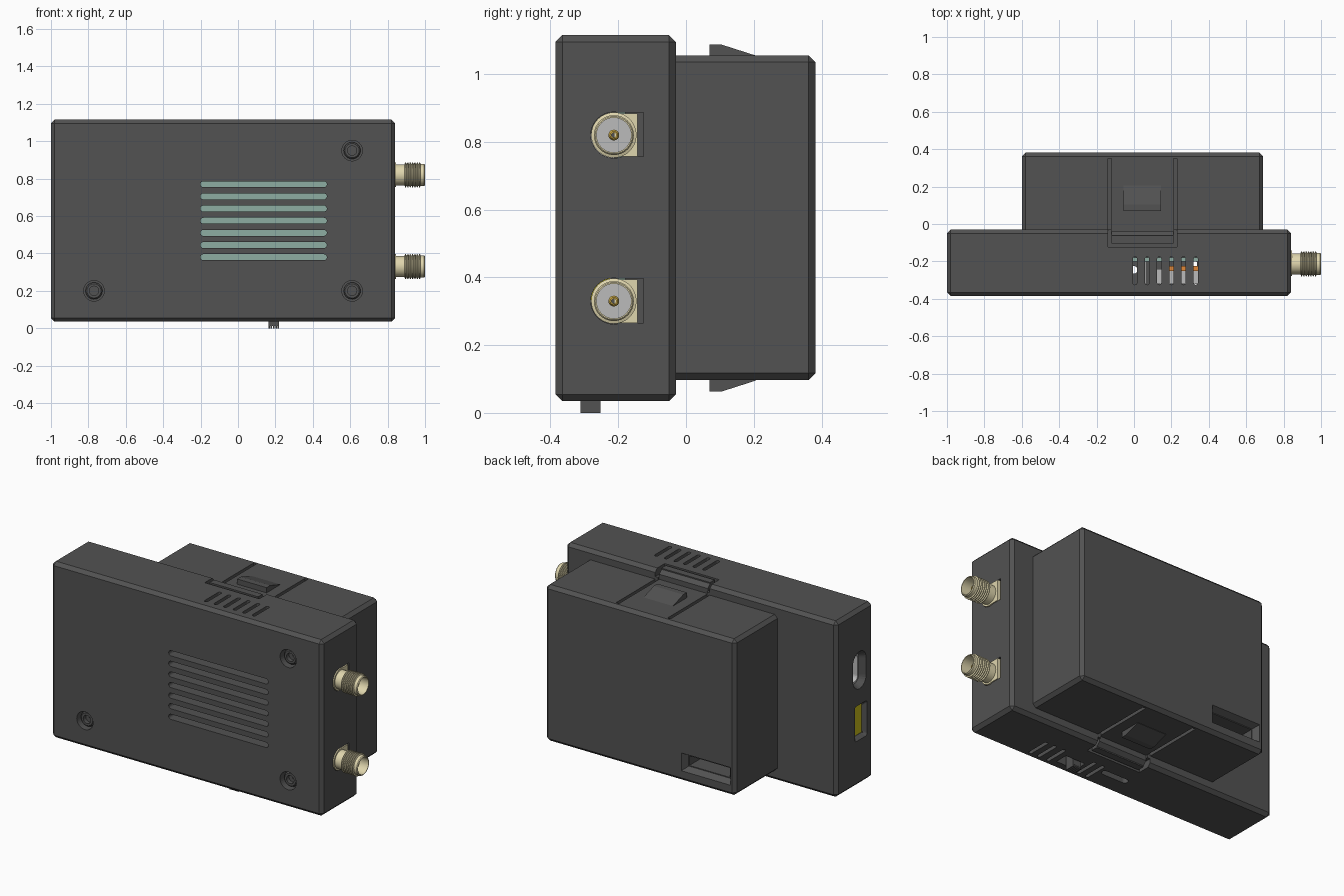
import bpy, bmesh, math

if "Cube" in bpy.data.objects:
    bpy.data.objects.remove(bpy.data.objects["Cube"])

MID = 0.575  # mirror height of the case


def material(name, rgb):
    m = bpy.data.materials.new(name)
    m.diffuse_color = (*rgb, 1)
    m.use_nodes = True
    m.node_tree.nodes["Principled BSDF"].inputs["Base Color"].default_value = m.diffuse_color
    return m


DARK = material("dark_plastic", (0.085, 0.085, 0.085))
BRASS = material("pale_brass", (0.74, 0.67, 0.42))
GOLD = material("gold", (0.75, 0.5, 0.08))
TEAL = material("board_teal", (0.27, 0.42, 0.36))
GREY = material("metal", (0.5, 0.5, 0.5))
YELLOW = material("yellow", (0.6, 0.52, 0.01))
ORANGE = material("orange", (0.75, 0.25, 0.04))


def finish(name, bm, mat):
    bmesh.ops.recalc_face_normals(bm, faces=bm.faces[:])
    me = bpy.data.meshes.new(name)
    bm.to_mesh(me)
    bm.free()
    ob = bpy.data.objects.new(name, me)
    bpy.context.collection.objects.link(ob)
    if mat:
        me.materials.append(mat)
    return ob


def place(axis, u, v, t):
    return {'x': (t, u, v), 'y': (u, t, v), 'z': (u, v, t)}[axis]


def prism(name, axis, pts, lo, hi, mat=None, pts_hi=None):
    """Extrude a 2D outline along an axis, optionally to a second outline."""
    bm = bmesh.new()
    a = [bm.verts.new(place(axis, u, v, lo)) for u, v in pts]
    b = [bm.verts.new(place(axis, u, v, hi)) for u, v in (pts_hi or pts)]
    n = len(a)
    bm.faces.new(a)
    bm.faces.new(b[::-1])
    for i in range(n):
        bm.faces.new((a[i], a[(i + 1) % n], b[(i + 1) % n], b[i]))
    return finish(name, bm, mat)


def rect(u0, u1, v0, v1):
    return [(u0, v0), (u1, v0), (u1, v1), (u0, v1)]


def rounded(u, v, hu, hv, r, n=6):
    pts = []
    for k, (su, sv) in enumerate([(1, 1), (-1, 1), (-1, -1), (1, -1)]):
        for i in range(n + 1):
            a = math.pi / 2 * (k + i / n)
            pts.append((u + su * (hu - r) + r * math.cos(a), v + sv * (hv - r) + r * math.sin(a)))
    clean = []
    for p in pts:
        if not clean or math.dist(p, clean[-1]) > 1e-5:
            clean.append(p)
    if math.dist(clean[0], clean[-1]) < 1e-5:
        clean.pop()
    return clean


def box(name, x0, x1, y0, y1, z0, z1, mat=None, bevel=0):
    ob = prism(name, 'z', rect(x0, x1, y0, y1), z0, z1, mat)
    if bevel:
        bm = bmesh.new()
        bm.from_mesh(ob.data)
        bmesh.ops.bevel(bm, geom=bm.edges[:], offset=bevel, segments=1, affect='EDGES')
        bm.to_mesh(ob.data)
        bm.free()
    return ob


def lathe(name, axis, u, v, profile, mat, seg=32):
    """Spin a closed list of (position, radius) points about an axis."""
    bm = bmesh.new()
    rings = [[bm.verts.new(place(axis, u + r * math.cos(2 * math.pi * i / seg),
                                 v + r * math.sin(2 * math.pi * i / seg), t))
              for i in range(seg)] for t, r in profile]
    for j, a in enumerate(rings):
        b = rings[(j + 1) % len(rings)]
        for i in range(seg):
            k = (i + 1) % seg
            bm.faces.new((a[i], a[k], b[k], b[i]))
    ob = finish(name, bm, mat)
    bpy.ops.object.select_all(action='DESELECT')
    ob.select_set(True)
    bpy.context.view_layer.objects.active = ob
    bpy.ops.object.shade_smooth_by_angle()
    return ob


def cut(target, *cutters):
    for c in cutters:
        m = target.modifiers.new("cut", 'BOOLEAN')
        m.operation, m.solver, m.object = 'DIFFERENCE', 'EXACT', c
        bpy.context.view_layer.objects.active = target
        bpy.ops.object.modifier_apply(modifier=m.name)
        bpy.data.objects.remove(c)


# Main cases
front = box("front_case", -1, 0.84, -0.385, -0.03, 0.035, 1.115, DARK, 0.02)
cut(front, box("cavity", -0.94, 0.78, -0.325, -0.09, 0.095, 1.055))
rear = box("rear_case", -0.6, 0.69, -0.06, 0.382, 0.097, 1.055, DARK, 0.02)

# Front vent slots
for i in range(7):
    cut(front, prism("c", 'y', rounded(0.137, 0.38 + 0.065 * i, 0.338, 0.016, 0.016), -0.5, -0.3))

# Top and bottom vent slots
for i in range(6):
    cut(front, prism("c", 'z', rounded(0.005 + 0.065 * i, -0.25, 0.011, 0.075, 0.011, 4), 1.02, 1.2))
for x in (0.45, 0.39, 0.325, 0.11, 0.05):
    cut(front, prism("c", 'z', rounded(x, -0.27, 0.011, 0.075, 0.011, 4), -0.1, 0.12))
cut(front, prism("c", 'z', rounded(-0.07, -0.245, 0.09, 0.02, 0.02, 4), -0.1, 0.12),
    box("c", 0.145, 0.28, -0.32, -0.24, -0.1, 0.12))

# Recessed screws
for i, (x, z) in enumerate([(0.61, 0.95), (0.61, 0.2), (-0.77, 0.2)]):
    cut(front, prism("c", 'y', rounded(x, z, 0.055, 0.055, 0.055, 8), -0.5, -0.335))
    lathe(f"screw_{i}", 'y', x, z, [(-0.33, 0.045), (-0.358, 0.045), (-0.365, 0.038),
                                    (-0.365, 0.025), (-0.34, 0.025), (-0.34, 0.002), (-0.33, 0.002)], DARK, 24)

# Spring latches on top and bottom: U-shaped slits and a catch wedge
for side, name in ((1, "top"), (-1, "bottom")):
    def zz(z):
        return MID + side * (z - MID)
    for x0, x1 in ((-0.14, -0.12), (0.21, 0.23)):
        cut(front, box("c", x0, x1, -0.12, 0.0, *sorted((zz(1.07), zz(1.2)))))
        cut(rear, box("c", x0, x1, -0.1, 0.35, *sorted((zz(1.02), zz(1.2)))))
    cut(front, box("c", -0.14, 0.23, -0.122, -0.105, *sorted((zz(1.07), zz(1.2)))),
        prism("c", 'x', [(-0.062, zz(1.13)), (-0.062, zz(1.108)), (-0.04, zz(1.086)),
                         (-0.04, zz(1.04)), (0, zz(1.04)), (0, zz(1.13))], -0.12, 0.21))
    prism(name + "_catch", 'x', [(0.07, zz(1.04)), (0.07, zz(1.087)), (0.105, zz(1.087)),
                                 (0.205, zz(1.055)), (0.205, zz(1.04))], -0.055, 0.145, DARK)

# Rear connector opening with chamfered mouth
cut(rear, box("c", -0.54, -0.265, 0.2, 0.5, 0.187, 0.245),
    prism("c", 'y', rect(-0.545, -0.26, 0.182, 0.25), 0.345, 0.392, None, rect(-0.575, -0.23, 0.155, 0.275)))
box("rear_socket", -0.52, -0.285, 0.19, 0.26, 0.2, 0.232, GREY)

# Left side ports
port_a, port_b = (-0.255, 0.74), (-0.268, 0.42)
cut(front, prism("c", 'x', rounded(*port_a, 0.042, 0.095, 0.042), -1.1, -0.9),
    prism("c", 'x', rounded(*port_a, 0.07, 0.12, 0.07), -1.01, -0.965, None, rounded(*port_a, 0.042, 0.095, 0.042)),
    box("c", -1.1, -0.9, port_b[0] - 0.045, port_b[0] + 0.045, 0.33, 0.51),
    prism("c", 'x', rounded(*port_b, 0.065, 0.115, 0.015), -1.01, -0.975, None, rounded(*port_b, 0.045, 0.09, 0.015)))
shell = prism("round_port_shell", 'x', rounded(*port_a, 0.04, 0.093, 0.04), -0.965, -0.75, GREY)
cut(shell, prism("c", 'x', rounded(*port_a, 0.03, 0.083, 0.03), -1.1, -0.8))
box("round_port_tongue", -0.95, -0.79, -0.263, -0.247, 0.68, 0.8, DARK)
box("yellow_port", -0.975, -0.8, port_b[0] - 0.043, port_b[0] + 0.043, 0.332, 0.508, YELLOW)

# Circuit board and switch
box("circuit_board", -0.93, 0.775, -0.2, -0.178, 0.11, 1.045, TEAL)
box("switch_body", 0.12, 0.345, -0.32, -0.24, 0.1, 0.2, GREY)
box("switch_contacts", 0.18, 0.345, -0.252, -0.225, 0.105, 0.21, ORANGE)
teeth = [(0.162, 0.11)]
for i in range(5):
    teeth += [(0.162 + 0.0125 * i, 0.0), (0.17 + 0.0125 * i, 0.0),
              (0.17 + 0.0125 * i, 0.012), (0.1745 + 0.0125 * i, 0.012)]
teeth = teeth[:-2] + [(0.22, 0.11)]
prism("switch_knob", 'y', teeth, -0.312, -0.252, DARK)

# Threaded coaxial connectors on the right side
Y = -0.213
for i, z in enumerate((0.33, 0.82)):
    cut(front, box("c", 0.7, 0.9, Y, -0.125, z - 0.064, z + 0.066),
        prism("c", 'x', rounded(Y, z, 0.068, 0.068, 0.068, 8), 0.7, 0.9))
    prof = [(0.8, 0.056), (0.89, 0.056)]
    for k in range(7):
        x = 0.89 + 0.0125 * k
        prof += [(x + 0.001, 0.059), (x + 0.004, 0.067), (x + 0.008, 0.067), (x + 0.011, 0.059)]
    prof += [(0.98, 0.059), (0.995, 0.059), (1.0, 0.055), (1.0, 0.051), (0.92, 0.051), (0.8, 0.051)]
    lathe(f"connector_{i}", 'x', Y, z, prof, BRASS)
    lathe(f"connector_core_{i}", 'x', Y, z, [(0.8, 0.051), (0.935, 0.051), (0.935, 0.01), (0.8, 0.01)], GREY)
    lathe(f"connector_pin_{i}", 'x', Y, z, [(0.85, 0.016), (0.955, 0.016), (0.965, 0.011),
                                            (0.965, 0.007), (0.85, 0.007)], GOLD, 16)
    base = box(f"connector_base_{i}", 0.77, 0.846, -0.278, -0.143, z - 0.064, z + 0.064, BRASS)
    cut(base, box("c", 0.7, 0.9, -0.3, Y, z - 0.1, z + 0.1))
    lathe(f"connector_collar_{i}", 'x', Y, z, [(0.78, 0.066), (0.846, 0.066), (0.846, 0.05), (0.78, 0.05)], BRASS)
